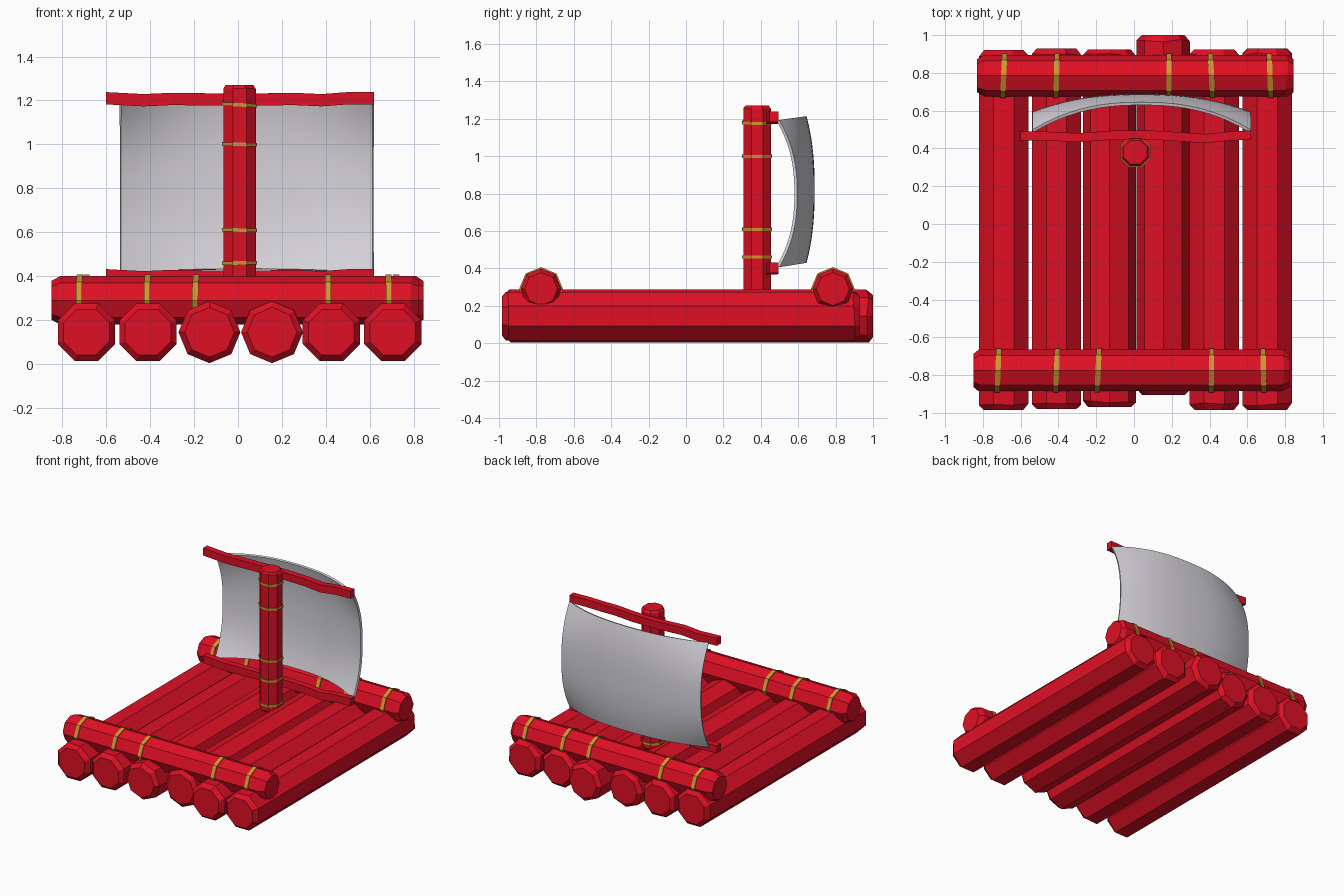
import bpy, bmesh, math, random
from mathutils import Vector, Matrix

if "Cube" in bpy.data.objects:
    bpy.data.objects.remove(bpy.data.objects["Cube"])
random.seed(4)

def material(name, rgb):
    m = bpy.data.materials.new(name)
    m.diffuse_color = (*rgb, 1)
    m.use_nodes = True
    m.node_tree.nodes["Principled BSDF"].inputs["Base Color"].default_value = m.diffuse_color
    return m

RED = material("red wood", (0.74, 0.005, 0.018))
GOLD = material("gold rope", (0.62, 0.31, 0.03))
CLOTH = material("sail cloth", (0.68, 0.66, 0.71))

def finish(bm, name, mat):
    bmesh.ops.recalc_face_normals(bm, faces=bm.faces)
    me = bpy.data.meshes.new(name)
    bm.to_mesh(me)
    bm.free()
    me.materials.append(mat)
    ob = bpy.data.objects.new(name, me)
    bpy.context.collection.objects.link(ob)
    return ob

def loft(name, rings, mat, caps=True):
    """Skin a list of equal-length point rings; without caps the ends join."""
    bm = bmesh.new()
    vs = [[bm.verts.new(p) for p in ring] for ring in rings]
    n = len(vs[0])
    pairs = list(zip(vs, vs[1:]))
    if caps:
        bm.faces.new(vs[0])
        bm.faces.new(vs[-1])
    else:
        pairs.append((vs[-1], vs[0]))
    for a, b in pairs:
        for i in range(n):
            j = (i + 1) % n
            bm.faces.new((a[i], a[j], b[j], b[i]))
    return finish(bm, name, mat)

def ring(axis, t, c, r, phase=0.0, tilt=0.0, jitter=0.0):
    """Octagon across the axis at t; c is the centre in the other two axes."""
    pts = []
    for k in range(8):
        a = (k + phase) * math.pi / 4
        u, v = r * math.cos(a), r * math.sin(a)
        s = t + tilt * u / r + random.uniform(-jitter, jitter)
        p, q = c[0] + u, c[1] + v
        pts.append({'x': (s, p, q), 'y': (p, s, q), 'z': (p, q, s)}[axis])
    return pts

def log(name, axis, a, b, c, r, phase, chamfer=0.03, inset=0.8):
    j = chamfer * 0.25
    return loft(name, [ring(axis, a, c, r * inset, phase),
                       ring(axis, a + chamfer, c, r, phase, jitter=j),
                       ring(axis, b - chamfer, c, r, phase, jitter=j),
                       ring(axis, b, c, r * inset, phase)], RED)

def strap(name, axis, t, c, r, phase, width, tilt):
    h = width / 2
    return loft(name, [ring(axis, t + s, c, q, phase, tilt) for s, q in
                       ((-h, r), (h, r), (h, r - 0.02), (-h, r - 0.02))],
                GOLD, caps=False)

# deck logs: x, front end, back end, octagon phase
for i, (x, f, b, ph) in enumerate([(-0.69, -0.985, 0.92, 0.5), (-0.41, -0.98, 0.93, 0.5),
                                   (-0.13, -0.97, 0.925, 0), (0.155, -0.905, 1.0, 0),
                                   (0.425, -0.985, 0.925, 0.5), (0.705, -0.985, 0.93, 0.5)]):
    log(f"deck_log_{i + 1}", 'y', f, b, (x, 0.145), 0.141, ph)

# cross beams with their rope straps
for side, y, x0, x1, ropes in [
        ("front", -0.775, -0.85, 0.825, (-0.72, -0.41, -0.19, 0.41, 0.685)),
        ("back", 0.785, -0.83, 0.845, (-0.69, -0.41, 0.185, 0.41, 0.72))]:
    log(f"{side}_cross_beam", 'x', x0, x1, (y, 0.29), 0.11, 0, 0.035)
    for i, x in enumerate(ropes):
        strap(f"{side}_beam_rope_{i + 1}", 'x', x, (y, 0.29), 0.117, 0, 0.028,
              random.uniform(-0.006, 0.006))

# mast and ropes
MAST = (0.007, 0.38)
log("mast", 'z', 0.22, 1.27, MAST, 0.08, 0.5, 0.015, 0.85)
for i, z in enumerate((0.275, 0.46, 0.61, 1.0, 1.18)):
    strap(f"mast_rope_{i + 1}", 'z', z, MAST, 0.086, 0.5, 0.016,
          random.uniform(-0.005, 0.005))

# wavy yards above and below the sail
WAVE = [(-0.60, 0, 0.006), (-0.43, -0.003, -0.003), (-0.30, -0.01, 0.003),
        (-0.10, 0.004, 0.0), (0.10, 0.004, 0.0), (0.25, -0.006, 0.003),
        (0.38, -0.015, -0.003), (0.50, -0.002, 0.006), (0.62, 0.004, 0.006)]
for name, z in (("upper_yard", 1.204), ("lower_yard", 0.398)):
    loft(name, [[(x, 0.467 + dy + sy * 0.024, z + dz + sz * 0.028)
                 for sy, sz in ((-1, -1), (1, -1), (1, 1), (-1, 1))]
                for x, dy, dz in WAVE], RED)

# billowing sail
bm = bmesh.new()
N = 20
grid = []
for j in range(N + 1):
    row = []
    for i in range(N + 1):
        u, v = 2 * i / N - 1, 2 * j / N - 1
        a, b = 1 - abs(u) ** 2.4, 1 - abs(v) ** 2.4
        y = 0.492 + 0.145 * a + 0.095 * b - 0.052 * a * b
        row.append(bm.verts.new((0.04 + 0.575 * u, y, 0.80 + 0.39 * v + 0.022 * a)))
    grid.append(row)
for j in range(N):
    for i in range(N):
        bm.faces.new((grid[j][i], grid[j][i + 1], grid[j + 1][i + 1], grid[j + 1][i]))
sail = finish(bm, "sail", CLOTH)
mod = sail.modifiers.new("thickness", 'SOLIDIFY')
mod.thickness = 0.016
mod.offset = 0
bpy.context.view_layer.objects.active = sail
sail.select_set(True)
bpy.ops.object.modifier_apply(modifier=mod.name)
bpy.ops.object.shade_smooth_by_angle(angle=math.radians(40))
